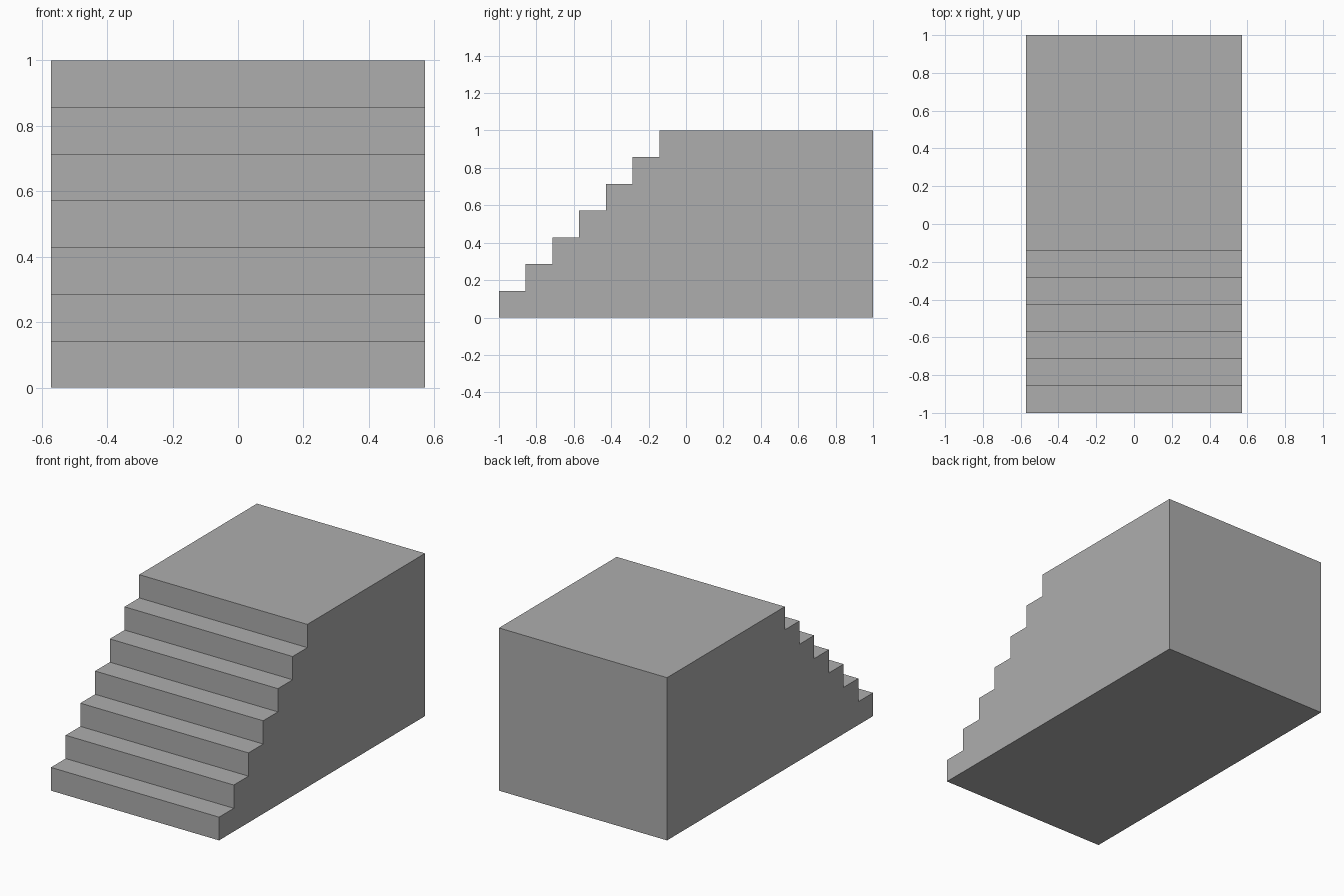
import bpy
import bmesh
from mathutils import Vector

if "Cube" in bpy.data.objects:
    bpy.data.objects.remove(bpy.data.objects["Cube"])

STEPS = 7
RISE = 1 / STEPS          # tread depth equals riser height
HALF_WIDTH = 4 * RISE

# Side profile: staircase up from the front, then a flat landing to the back
profile = [(-1, 0)]
for i in range(STEPS):
    y = -1 + i * RISE
    profile.append((y, (i + 1) * RISE))
    if i < STEPS - 1:
        profile.append((y + RISE, (i + 1) * RISE))
profile += [(1, 1), (1, 0)]

# Extrude the profile across the width
bm = bmesh.new()
side = bm.faces.new([bm.verts.new((-HALF_WIDTH, y, z)) for y, z in profile])
extruded = bmesh.ops.extrude_face_region(bm, geom=[side], use_keep_orig=True)
moved = [g for g in extruded["geom"] if isinstance(g, bmesh.types.BMVert)]
bmesh.ops.translate(bm, verts=moved, vec=Vector((2 * HALF_WIDTH, 0, 0)))
bmesh.ops.recalc_face_normals(bm, faces=bm.faces)

mesh = bpy.data.meshes.new("stair_block")
bm.to_mesh(mesh)
bm.free()
stairs = bpy.data.objects.new("stair_block", mesh)
bpy.context.collection.objects.link(stairs)

# Darker grey stone
stone = bpy.data.materials.new("grey_stone")
stone.diffuse_color = (0.42, 0.42, 0.42, 1)
stone.use_nodes = True
stone.node_tree.nodes["Principled BSDF"].inputs["Base Color"].default_value = stone.diffuse_color
mesh.materials.append(stone)
